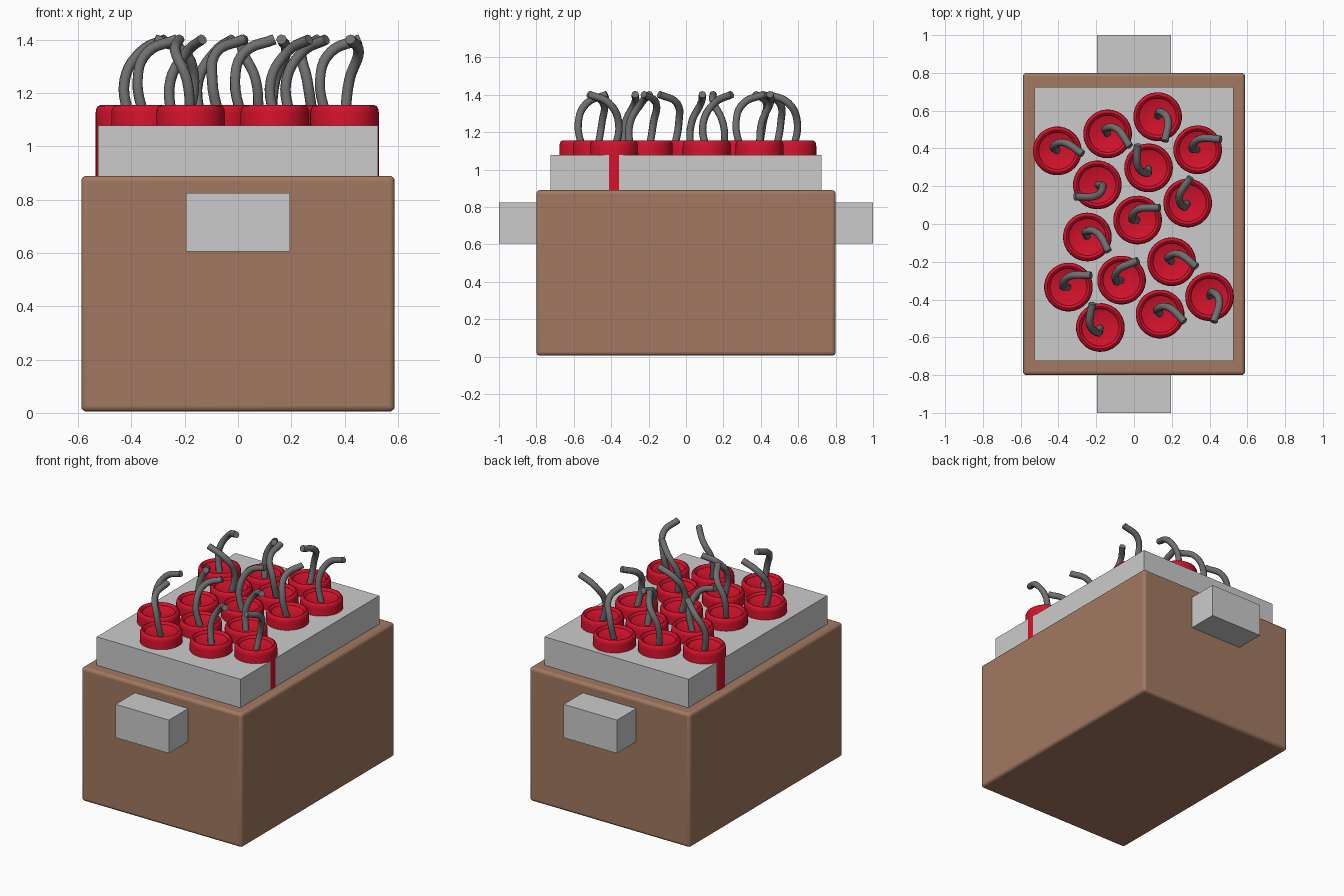
import bpy, bmesh
from math import atan2, pi
from mathutils import Matrix, Vector

if "Cube" in bpy.data.objects:
    bpy.data.objects.remove(bpy.data.objects["Cube"])


def material(name, rgb):
    m = bpy.data.materials.new(name)
    m.diffuse_color = (*rgb, 1)
    m.use_nodes = True
    m.node_tree.nodes["Principled BSDF"].inputs["Base Color"].default_value = m.diffuse_color
    return m


brown = material("cardboard_brown", (0.36, 0.19, 0.12))
red = material("stick_red", (0.65, 0.006, 0.025))
dark = material("fuse_grey", (0.16, 0.16, 0.16))


def link(name, data, mat=None):
    ob = bpy.data.objects.new(name, data)
    bpy.context.collection.objects.link(ob)
    if mat and not data.materials:
        data.materials.append(mat)
    return ob


def block(name, half_x, half_y, z0, z1, mat=None):
    bm = bmesh.new()
    bmesh.ops.create_cube(bm, size=1, matrix=Matrix.Translation((0, 0, (z0 + z1) / 2))
                          @ Matrix.Diagonal((2 * half_x, 2 * half_y, z1 - z0, 1)))
    me = bpy.data.meshes.new(name)
    bm.to_mesh(me)
    bm.free()
    return link(name, me, mat)


def smooth(ob, angle):
    bpy.ops.object.select_all(action='DESELECT')
    ob.select_set(True)
    bpy.context.view_layer.objects.active = ob
    bpy.ops.object.shade_smooth_by_angle(angle=angle)


# Hollow crate with the filling and handle bar set into it
crate = block("crate", 0.588, 0.80, 0.005, 0.89, brown)
filling = block("filling_block", 0.526, 0.725, 0.07, 1.078)
handle = block("handle_bar", 0.195, 1.0, 0.605, 0.825)
bev = crate.modifiers.new("rounded_edges", 'BEVEL')
bev.width, bev.segments = 0.02, 4
for cutter in (filling, handle):
    cut = crate.modifiers.new("cut", 'BOOLEAN')
    cut.operation, cut.object, cut.solver = 'DIFFERENCE', cutter, 'EXACT'
smooth(crate, 0.6)

# Stick: lathed profile with a rounded rim and a dished top
profile = [(0, 0.08), (0.129, 0.08), (0.129, 1.125), (0.127, 1.14),
           (0.121, 1.151), (0.112, 1.155), (0.104, 1.151), (0.098, 1.14), (0, 1.11)]
bm = bmesh.new()
verts = [bm.verts.new((r, 0, z)) for r, z in profile]
edges = [bm.edges.new(p) for p in zip(verts, verts[1:])]
bmesh.ops.spin(bm, geom=verts + edges, axis=(0, 0, 1), cent=(0, 0, 0),
               angle=2 * pi, steps=32, use_duplicate=False)
bmesh.ops.remove_doubles(bm, verts=bm.verts, dist=1e-4)
bmesh.ops.recalc_face_normals(bm, faces=bm.faces)
stick_mesh = bpy.data.meshes.new("stick")
bm.to_mesh(stick_mesh)
bm.free()

# Fuse: bowed tube hooking over at the top, pointing along local +x
fuse_curve = bpy.data.curves.new("fuse", 'CURVE')
fuse_curve.dimensions = '3D'
fuse_curve.bevel_depth, fuse_curve.bevel_resolution = 0.02, 2
fuse_curve.resolution_u, fuse_curve.use_fill_caps = 5, True
path = [(0, 0, 1.09), (-0.022, 0.022, 1.25), (0.035, 0.048, 1.355), (0.135, 0.0, 1.402)]
spline = fuse_curve.splines.new('BEZIER')
spline.bezier_points.add(len(path) - 1)
for p, co in zip(spline.bezier_points, path):
    p.co = co
    p.handle_left_type = p.handle_right_type = 'AUTO'

# Stick centres and the direction each fuse leans
sticks = [(-0.406, 0.387, 25, -3), (-0.14, 0.477, 23, -13), (0.125, 0.568, 7, -24),
          (0.337, 0.393, 24, 11), (0.077, 0.297, -11, 23), (-0.194, 0.207, -23, -12),
          (0.284, 0.111, 3, 25), (0.019, 0.021, 23, 13), (-0.247, -0.069, 21, -14),
          (0.199, -0.2, 25, -5), (-0.066, -0.297, 16, 19), (-0.347, -0.334, 23, 12),
          (0.4, -0.385, 4, -25), (0.138, -0.477, 26, -8), (-0.178, -0.548, -8, 24)]
for i, (x, y, dx, dy) in enumerate(sticks, 1):
    stick = link(f"stick_{i}", stick_mesh, red)
    fuse = link(f"fuse_{i}", fuse_curve, dark)
    for ob in (stick, fuse):
        ob.location = (x, y, 0)
        ob.rotation_euler.z = atan2(dy, dx)
    if i == 1:
        smooth(stick, 0.7)
